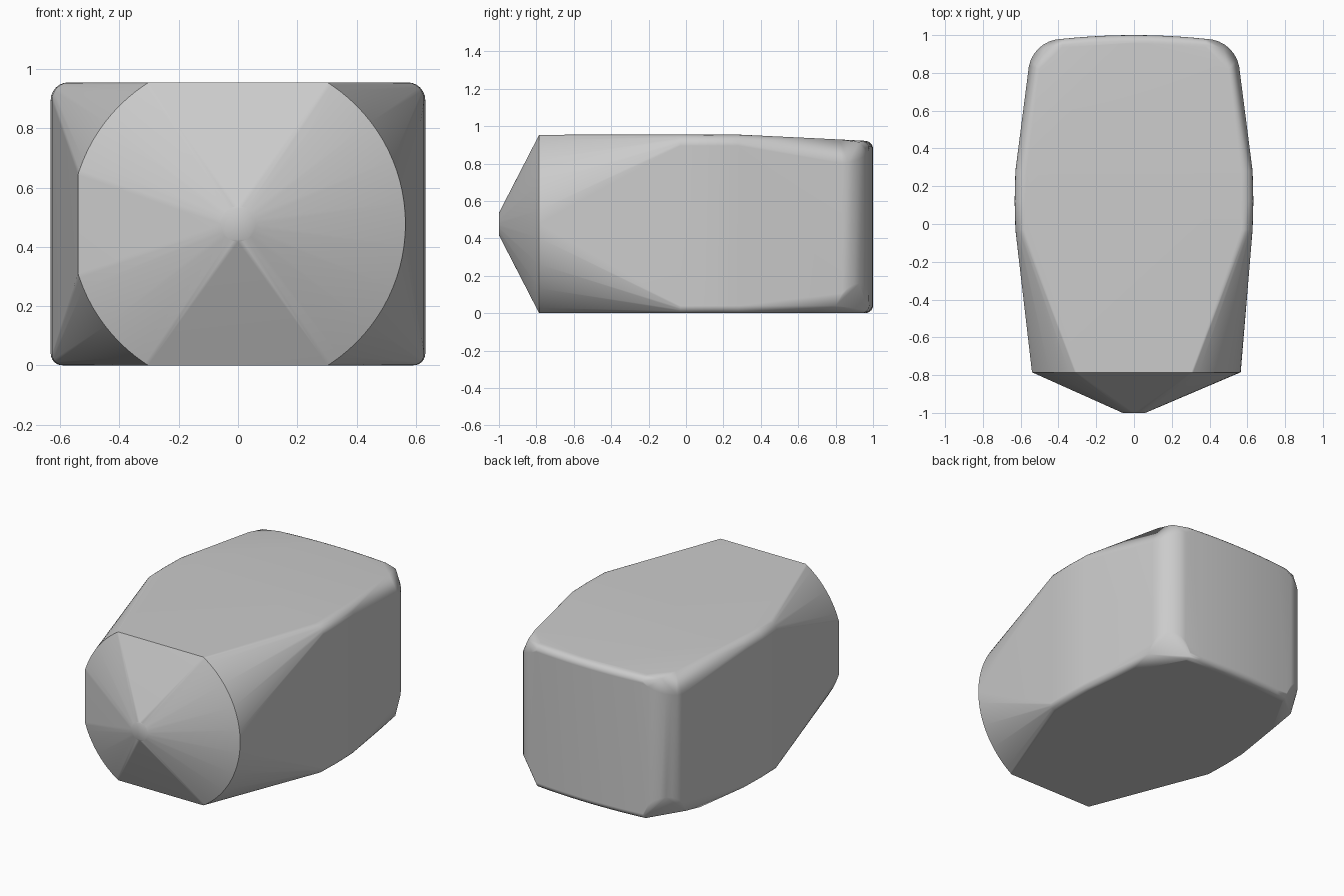
import bpy, bmesh, math

cube = bpy.data.objects.get("Cube")
if cube:
    bpy.data.objects.remove(cube, do_unlink=True)

MID, TOP = 0.477, 0.955

grey = bpy.data.materials.new("light_grey")
grey.use_nodes = True
grey.diffuse_color = (0.6, 0.6, 0.6, 1)
grey.node_tree.nodes["Principled BSDF"].inputs["Base Color"].default_value = (0.6, 0.6, 0.6, 1)


def collar_ring(y, r):
    """Circle trimmed flat at top, bottom and the right side."""
    flat_x = 0.54
    angles = [math.tau * i / 96 for i in range(96)]
    corner = math.asin(MID / r)
    side = math.acos(flat_x / r)
    angles += [corner, math.pi - corner, -corner, corner - math.pi, math.pi - side, side - math.pi]
    pts = []
    for a in angles:
        x, z = r * math.cos(a), r * math.sin(a)
        if x >= -flat_x - 1e-5 and abs(z) <= MID + 1e-5:
            pts.append((x, y, MID + z))
    return pts


def body_ring(y, half, r_top, r_low):
    """Rounded rectangle across the body."""
    pts = []
    for s in (-1, 1):
        for i in range(7):
            a = math.pi / 2 * i / 6
            c, d = 1 - math.cos(a), 1 - math.sin(a)
            pts.append((s * (half - r_top * c), y, TOP - r_top * d))
            pts.append((s * (half - r_low * c), y, r_low * d))
    return pts


def mirrored(points):
    return [(s * x, y, z) for x, y, z in points for s in (-1, 1)]


def tail_points():
    pts = []
    # Upright rounded rear corners, chamfered above and cut away below
    for i in range(9):
        a = math.pi / 2 * i / 8
        x, y = 0.38 + 0.18 * math.sin(a), 0.80 + 0.18 * math.cos(a)
        low = 0.04 + 0.12 * math.sin(2 * a) ** 0.6 if 0 < i < 8 else 0.04
        pts += [(x, y, max(low, 0.04)), (x, y, 0.88 - 0.08 * math.sin(a))]
    # Slightly bowed back with rounded upper and lower edges
    for i in range(6):
        x = 0.38 * i / 5
        y = 1 - 0.02 * (i / 5) ** 2
        for j in range(6):
            a = math.pi / 2 * j / 5
            inset = 0.045 * (1 - math.cos(a))
            pts += [(x, y - inset, 0.88 + 0.042 * math.sin(a)),
                    (x, y - inset, 0.04 - 0.04 * math.sin(a))]
    # Ends of the top and bottom faces
    pts += [(0.475, 0.925, 0.915), (0.50, 0.82, 0.929), (0.575, 0.64, 0.03), (0.55, 0.64, 0)]
    return mirrored(pts)


def hull_object(name, points, open_end_y=None):
    bm = bmesh.new()
    for p in points:
        bm.verts.new(p)
    bmesh.ops.remove_doubles(bm, verts=bm.verts, dist=0.0005)
    res = bmesh.ops.convex_hull(bm, input=bm.verts)
    spare = {g for g in res["geom_interior"] + res["geom_unused"] if isinstance(g, bmesh.types.BMVert)}
    bmesh.ops.delete(bm, geom=list(spare), context="VERTS")
    bmesh.ops.dissolve_limit(bm, angle_limit=0.01, verts=bm.verts, edges=bm.edges)
    bmesh.ops.recalc_face_normals(bm, faces=bm.faces)
    mesh = bpy.data.meshes.new(name)
    bm.to_mesh(mesh)
    bm.free()
    obj = bpy.data.objects.new(name, mesh)
    bpy.context.collection.objects.link(obj)
    mesh.materials.append(grey)
    bpy.ops.object.select_all(action="DESELECT")
    obj.select_set(True)
    bpy.context.view_layer.objects.active = obj
    bpy.ops.object.shade_smooth_by_angle(angle=math.radians(35))
    weighted = obj.modifiers.new("even_shading", "WEIGHTED_NORMAL")
    weighted.keep_sharp = True
    return obj


# Tapered nose, trimmed collar, boxy middle and rounded tail in one shell
nose = [(0.06 * math.cos(math.tau * i / 24), -1, MID + 0.06 * math.sin(math.tau * i / 24))
        for i in range(24)]
body = nose + collar_ring(-0.785, 0.565) + tail_points()
for station, half in ((-0.03, 0.628), (0.12, 0.632), (0.28, 0.628)):
    body += body_ring(station, half, 0.06, 0.04)
hull_object("body_shell", body)
